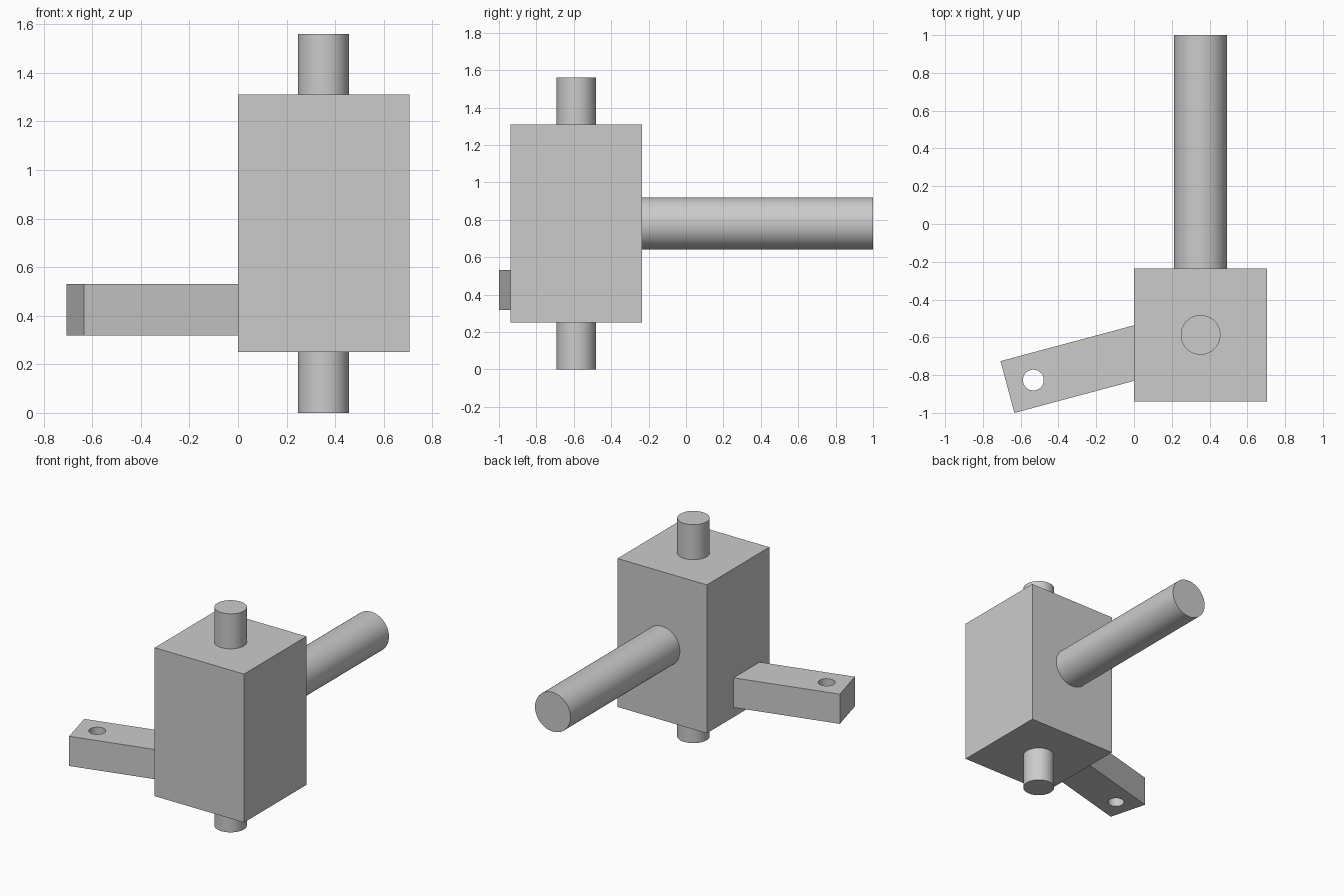
import bpy
import math
from mathutils import Matrix, Vector

default_cube = bpy.data.objects.get("Cube")
if default_cube:
    bpy.data.objects.remove(default_cube, do_unlink=True)

GREY = (0.6, 0.6, 0.6, 1.0)
metal = bpy.data.materials.new("plain grey")
metal.use_nodes = True
metal.diffuse_color = GREY
for node in metal.node_tree.nodes:
    if node.type == 'BSDF_PRINCIPLED':
        node.inputs["Base Color"].default_value = GREY


def finish(name):
    obj = bpy.context.active_object
    obj.name = obj.data.name = name
    obj.data.materials.clear()
    obj.data.materials.append(metal)
    return obj


def box(name, center, size, turn=0.0):
    bpy.ops.mesh.primitive_cube_add(size=1, location=center, rotation=(0, 0, turn))
    obj = finish(name)
    obj.data.transform(Matrix.Diagonal((*size, 1)))
    return obj


def cylinder(name, start, end, radius):
    start, end = Vector(start), Vector(end)
    axis = end - start
    bpy.ops.mesh.primitive_cylinder_add(
        vertices=64, radius=radius, depth=axis.length, location=(start + end) / 2,
        rotation=axis.to_track_quat('Z', 'Y').to_euler())
    obj = finish(name)
    bpy.ops.object.shade_smooth_by_angle(angle=math.radians(30))
    return obj


# Main block, with its centre line
SIDE, BOTTOM, TOP = 0.705, 0.25, 1.31
CX, CY, CZ = SIDE / 2, -0.587, (BOTTOM + TOP) / 2
box("block", (CX, CY, CZ), (SIDE, SIDE, TOP - BOTTOM))

# Pivot pin ends above and below the block
cylinder("upper_pin", (CX, CY, TOP - 0.02), (CX, CY, 1.56), 0.105)
cylinder("lower_pin", (CX, CY, 0), (CX, CY, BOTTOM + 0.02), 0.105)

# Axle rod out of the back
cylinder("axle_rod", (CX, CY + SIDE / 2 - 0.02, CZ), (CX, 1, CZ), 0.14)

# Angled lever arm, its inner end buried in the block
ANGLE, LENGTH = math.radians(15), 0.78
tip = Vector((-0.67, -0.863, 0.425))
along = Vector((math.cos(ANGLE), math.sin(ANGLE), 0))
arm = box("lever_arm", tip + along * LENGTH / 2, (LENGTH, 0.284, 0.212), ANGLE)

# Hole through the arm near its tip
hole = tip + along * 0.142
reach = Vector((0, 0, 0.3))
cutter = cylinder("hole_cutter", hole - reach, hole + reach, 0.055)
cutter.hide_render = True
cut = arm.modifiers.new("hole", 'BOOLEAN')
cut.operation, cut.solver, cut.object = 'DIFFERENCE', 'EXACT', cutter
bpy.ops.object.select_all(action='DESELECT')
arm.select_set(True)
bpy.context.view_layer.objects.active = arm
bpy.ops.object.modifier_apply(modifier=cut.name)
bpy.data.objects.remove(cutter, do_unlink=True)
bpy.ops.object.shade_smooth_by_angle(angle=math.radians(30))
